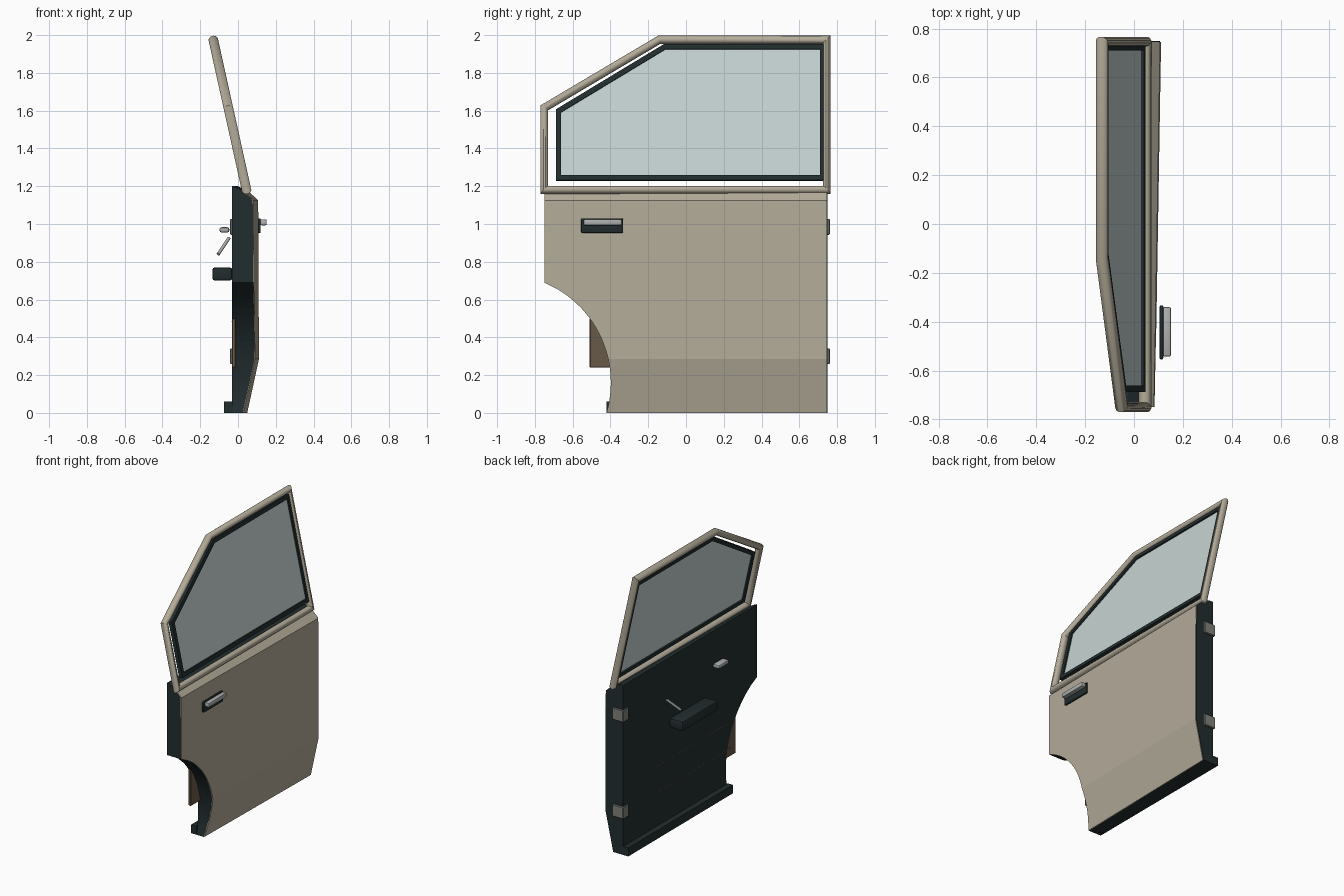
import bpy, bmesh, math
from mathutils import Vector

if "Cube" in bpy.data.objects:
    bpy.data.objects.remove(bpy.data.objects["Cube"])


def material(name, r, g, b):
    m = bpy.data.materials.new(name)
    m.diffuse_color = (r, g, b, 1)
    m.use_nodes = True
    m.node_tree.nodes["Principled BSDF"].inputs["Base Color"].default_value = m.diffuse_color
    return m


TAN = material("tan paint", 0.46, 0.415, 0.325)
DARK = material("dark trim", 0.016, 0.026, 0.028)
GLASS = material("pale glass", 0.56, 0.65, 0.64)
METAL = material("bright metal", 0.42, 0.43, 0.43)
HINGE = material("hinge grey", 0.22, 0.22, 0.20)
BROWN = material("brown card", 0.14, 0.10, 0.068)


def finish(name, bm, mat, smooth=False):
    bmesh.ops.recalc_face_normals(bm, faces=bm.faces)
    me = bpy.data.meshes.new(name)
    bm.to_mesh(me)
    bm.free()
    me.materials.append(mat)
    ob = bpy.data.objects.new(name, me)
    bpy.context.collection.objects.link(ob)
    if smooth:
        bpy.context.view_layer.objects.active = ob
        ob.select_set(True)
        bpy.ops.object.shade_smooth_by_angle(angle=math.radians(35))
        ob.select_set(False)
    return ob


def box(name, lo, hi, mat, bevel=0.0, segments=2):
    lo, hi = Vector(lo), Vector(hi)
    bm = bmesh.new()
    bmesh.ops.create_cube(bm, size=1)
    for v in bm.verts:
        v.co = (lo + hi) / 2 + v.co * (hi - lo)
    if bevel:
        bmesh.ops.bevel(bm, geom=bm.edges[:], offset=bevel, segments=segments,
                        affect='EDGES', profile=0.5)
    return finish(name, bm, mat, bool(bevel))


# Door shell: stacked rows whose rear follows the wheel arch
ARCH_Y, ARCH_Z, ARCH_R = -0.973, 0.16, 0.575
PROFILE = [(0, 0.045), (0.285, 0.107), (1.125, 0.103), (1.175, 0.05), (1.2, 0.0)]


def y_min(z):
    if z >= 0.69:
        return -0.75
    return ARCH_Y + math.sqrt(ARCH_R ** 2 - (z - ARCH_Z) ** 2)


def x_out(y, z):
    for (z0, x0), (z1, x1) in zip(PROFILE, PROFILE[1:]):
        if z <= z1:
            return x0 + (x1 - x0) * (z - z0) / (z1 - z0) - 0.025 * (0.75 - y) / 1.5


def shell(name, levels, y_max, inner, outer, mat):
    bm = bmesh.new()
    rows = []
    for z in levels:
        a = y_min(z)
        pts = [(inner(a, z), a), (outer(a, z), a),
               (outer(y_max, z), y_max), (inner(y_max, z), y_max)]
        rows.append([bm.verts.new((x, y, z)) for x, y in pts])
    for r0, r1 in zip(rows, rows[1:]):
        for i in range(4):
            j = (i + 1) % 4
            bm.faces.new((r0[i], r0[j], r1[j], r1[i]))
    bm.faces.new(rows[0])
    bm.faces.new(rows[-1])
    return finish(name, bm, mat)


levels = sorted([0.69 * i / 20 for i in range(20)] + [0.285, 0.69, 1.125, 1.175])
shell("door_body", levels + [1.2], 0.75, lambda y, z: -0.033, x_out, DARK)
shell("outer_skin", levels, 0.745,
      lambda y, z: x_out(y, z) - 0.002, lambda y, z: x_out(y, z) + 0.004, TAN)
box("inner_sill", (-0.073, -0.42, 0), (-0.03, 0.75, 0.06), DARK)


# Window: outlines in a plane leaning inward
def on_plane(y, z, n=0.0):
    return (0.045 - 0.221 * (z - 1.18) + 0.976 * n, y, z + 0.216 * n)


def sweep(name, path, r_in, r_n, sides, mat):
    """Mitred closed tube around a polygon (y, z)."""
    bm = bmesh.new()
    rings = []
    pts = [Vector(p) for p in path]
    for i, p in enumerate(pts):
        d0 = (p - pts[i - 1]).normalized()
        d1 = (pts[(i + 1) % len(pts)] - p).normalized()
        n0, n1 = Vector((-d0.y, d0.x)), Vector((-d1.y, d1.x))
        miter = (n0 + n1) / (1 + n0.dot(n1))
        ring = []
        for k in range(sides):
            a = 2 * math.pi * (k + 0.5) / sides
            q = p + miter * r_in * math.cos(a)
            ring.append(bm.verts.new(on_plane(q.x, q.y, r_n * math.sin(a))))
        rings.append(ring)
    for i, r0 in enumerate(rings):
        r1 = rings[(i + 1) % len(rings)]
        for k in range(sides):
            j = (k + 1) % sides
            bm.faces.new((r0[k], r0[j], r1[j], r1[k]))
    return finish(name, bm, mat, sides > 4)


sweep("window_frame", [(-0.75, 1.18), (-0.75, 1.615), (-0.142, 1.975),
                       (0.746, 1.975), (0.746, 1.18)], 0.021, 0.026, 12, TAN)
seal = [(-0.675, 1.243), (-0.675, 1.597), (-0.112, 1.937), (0.724, 1.937), (0.724, 1.243)]
sweep("window_seal", seal, 0.019, 0.019, 4, DARK)

bm = bmesh.new()
sheets = [[bm.verts.new(on_plane(y, z, n)) for y, z in seal] for n in (-0.003, 0.003)]
for s in sheets:
    bm.faces.new(s)
for i in range(5):
    j = (i + 1) % 5
    bm.faces.new((sheets[0][i], sheets[0][j], sheets[1][j], sheets[1][i]))
finish("window_glass", bm, GLASS)

# Outside handle
box("handle_plate", (0.105, -0.555, 0.952), (0.12, -0.333, 1.03), DARK, 0.006)
box("handle_bar", (0.118, -0.543, 0.993), (0.152, -0.34, 1.025), METAL, 0.008)

# Hinges on the leading edge
for name, z in (("lower_hinge", 0.3), ("upper_hinge", 0.985)):
    box(name, (-0.042, 0.70, z - 0.042), (0.045, 0.762, z + 0.042), HINGE, 0.004, 1)

# Inside fittings
box("armrest", (-0.136, -0.17, 0.70), (-0.03, 0.23, 0.77), DARK, 0.014)
box("inner_handle", (-0.098, -0.345, 0.955), (-0.046, -0.23, 0.983), METAL, 0.011)
box("map_pocket", (-0.0325, -0.51, 0.24), (-0.012, 0.40, 0.50), BROWN, 0.004, 1)
for i, z in enumerate((0.30, 0.485)):
    box(f"pocket_seam_{i + 1}", (-0.035, -0.45, z - 0.002), (-0.03, 0.40, z + 0.002), BROWN)

# Window crank: slanted rod
a, b = Vector((-0.048, 0.285, 0.925)), Vector((-0.105, 0.21, 0.84))
bm = bmesh.new()
bmesh.ops.create_cone(bm, cap_ends=True, segments=12, radius1=0.009, radius2=0.009,
                      depth=(b - a).length)
crank = finish("window_crank", bm, METAL, True)
crank.location = (a + b) / 2
crank.rotation_euler = (b - a).to_track_quat('Z', 'Y').to_euler()
